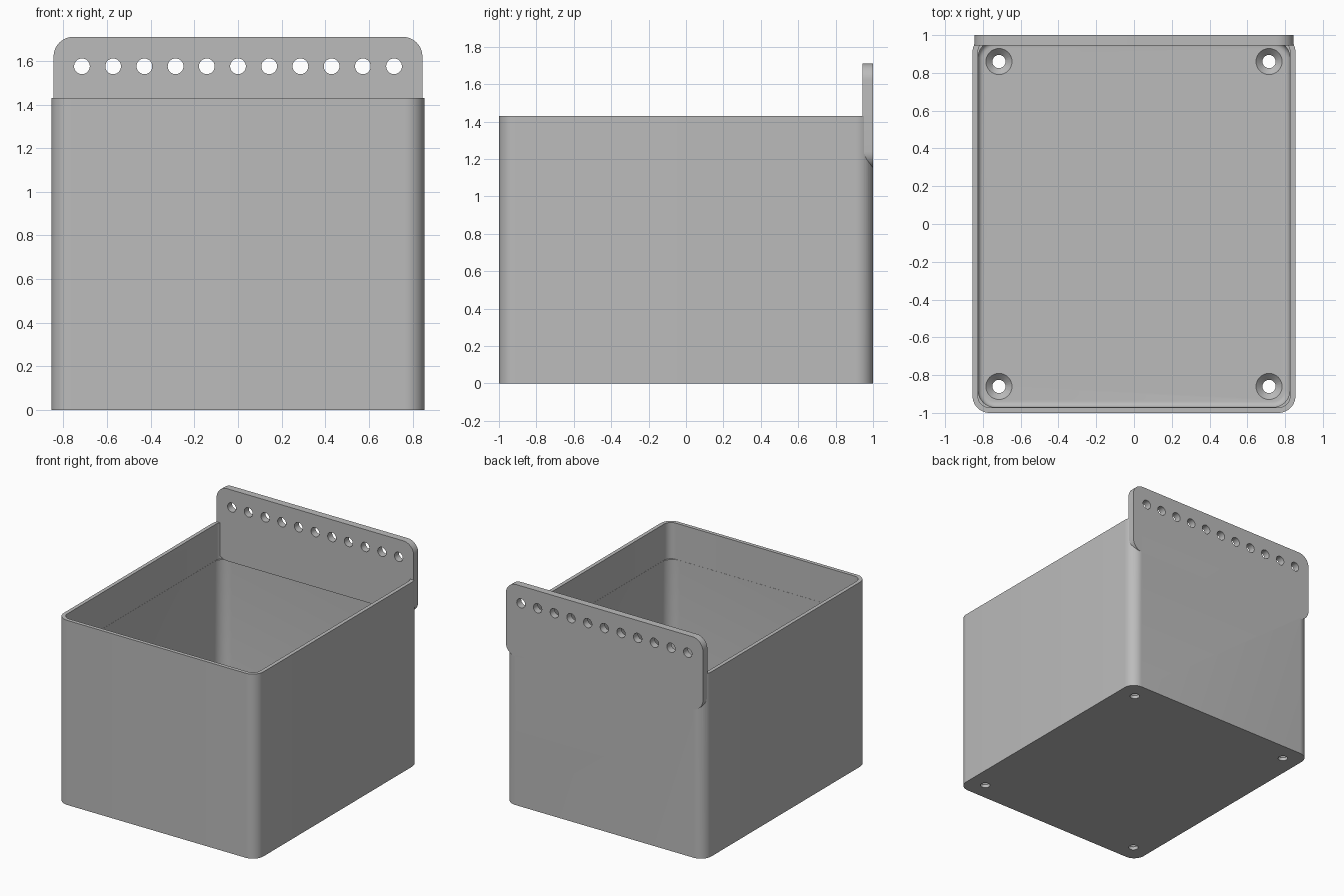
import bpy, bmesh, math
from mathutils import Matrix

cube = bpy.data.objects.get("Cube")
if cube:
    bpy.data.objects.remove(cube, do_unlink=True)

HX, HY, HEIGHT, WALL = 0.855, 1.0, 1.43, 0.03
FLOOR, PLATE_BOTTOM, PLATE_TOP = 0.06, 1.15, 1.71

grey = bpy.data.materials.new("plain grey")
grey.use_nodes = True
GREY = (0.5, 0.5, 0.5, 1)
grey.diffuse_color = GREY
grey.node_tree.nodes["Principled BSDF"].inputs["Base Color"].default_value = GREY


def make_object(name, bm, matrix=Matrix()):
    bm.transform(matrix)
    bmesh.ops.recalc_face_normals(bm, faces=bm.faces)
    mesh = bpy.data.meshes.new(name)
    bm.to_mesh(mesh)
    bm.free()
    mesh.materials.append(grey)
    obj = bpy.data.objects.new(name, mesh)
    bpy.context.collection.objects.link(obj)
    return obj


def loft(name, sections, matrix=Matrix(), steps=10):
    """Stack rounded rectangles given as (half x, half y, radius, z)."""
    bm = bmesh.new()
    rings = []
    for hx, hy, r, z in sections:
        ring = []
        for k, (sx, sy) in enumerate([(1, 1), (-1, 1), (-1, -1), (1, -1)]):
            for i in range(steps + 1):
                a = math.pi / 2 * (k + i / steps)
                ring.append(bm.verts.new((sx * (hx - r) + r * math.cos(a),
                                          sy * (hy - r) + r * math.sin(a), z)))
        rings.append(ring)
    for low, high in zip(rings, rings[1:]):
        for i in range(len(low)):
            j = (i + 1) % len(low)
            bm.faces.new((low[i], low[j], high[j], high[i]))
    bm.faces.new(rings[0])
    bm.faces.new(rings[-1])
    return make_object(name, bm, matrix)


def cone(name, r1, r2, depth, matrix):
    bm = bmesh.new()
    bmesh.ops.create_cone(bm, cap_ends=True, segments=32,
                          radius1=r1, radius2=r2, depth=depth)
    return make_object(name, bm, matrix)


def combine(target, tool, operation):
    """Apply a boolean and discard the tool."""
    mod = target.modifiers.new("cut", "BOOLEAN")
    mod.operation, mod.solver, mod.object = operation, "EXACT", tool
    graph = bpy.context.evaluated_depsgraph_get()
    target.data = bpy.data.meshes.new_from_object(target.evaluated_get(graph))
    target.modifiers.clear()
    bpy.data.objects.remove(tool, do_unlink=True)


# Outer box with rounded upright corners
bin_body = loft("storage_bin", [(HX, HY, 0.09, 0), (HX, HY, 0.09, HEIGHT)])

# Cavity with a filleted floor edge, and tighter corners near the rim
ix, iy, fillet = HX - WALL, HY - WALL, 0.03
sections = []
for i in range(7):
    a = math.pi / 2 * i / 6
    inset = fillet * (1 - math.sin(a))
    sections.append((ix - inset, iy - inset, 0.09 - inset,
                     FLOOR + fillet * (1 - math.cos(a))))
sections.append((ix, iy, 0.09, HEIGHT + 0.1))
combine(bin_body, loft("cavity", sections), "DIFFERENCE")
rim = [(ix + 0.001, iy + 0.001, 0.06, z) for z in (PLATE_BOTTOM, HEIGHT + 0.1)]
combine(bin_body, loft("rim_cavity", rim), "DIFFERENCE")

# Hanging plate along the back
half = (PLATE_TOP - PLATE_BOTTOM) / 2
upright = Matrix.Translation((0, 0, PLATE_BOTTOM + half)) @ Matrix.Rotation(math.pi / 2, 4, "X")
plate = loft("hanging_plate", [(0.845, half, 0.09, -HY), (0.845, half, 0.09, -0.945)], upright)
combine(bin_body, plate, "UNION")

# Row of hanging holes
for i in range(-5, 6):
    place = Matrix.Translation((0.143 * i, 0.97, 1.575)) @ Matrix.Rotation(math.pi / 2, 4, "X")
    combine(bin_body, cone("hanging_hole", 0.036, 0.036, 0.3, place), "DIFFERENCE")

# Countersunk screw holes in the floor corners
for sx in (-1, 1):
    for sy in (-1, 1):
        x, y = 0.715 * sx, 0.86 * sy
        combine(bin_body, cone("screw_hole", 0.035, 0.035, 0.3,
                               Matrix.Translation((x, y, 0))), "DIFFERENCE")
        combine(bin_body, cone("countersink", 0.03, 0.07, 0.04,
                               Matrix.Translation((x, y, FLOOR - 0.019))), "DIFFERENCE")

bpy.ops.object.select_all(action="DESELECT")
bin_body.select_set(True)
bpy.context.view_layer.objects.active = bin_body
bpy.ops.object.shade_smooth_by_angle(angle=math.radians(30))
